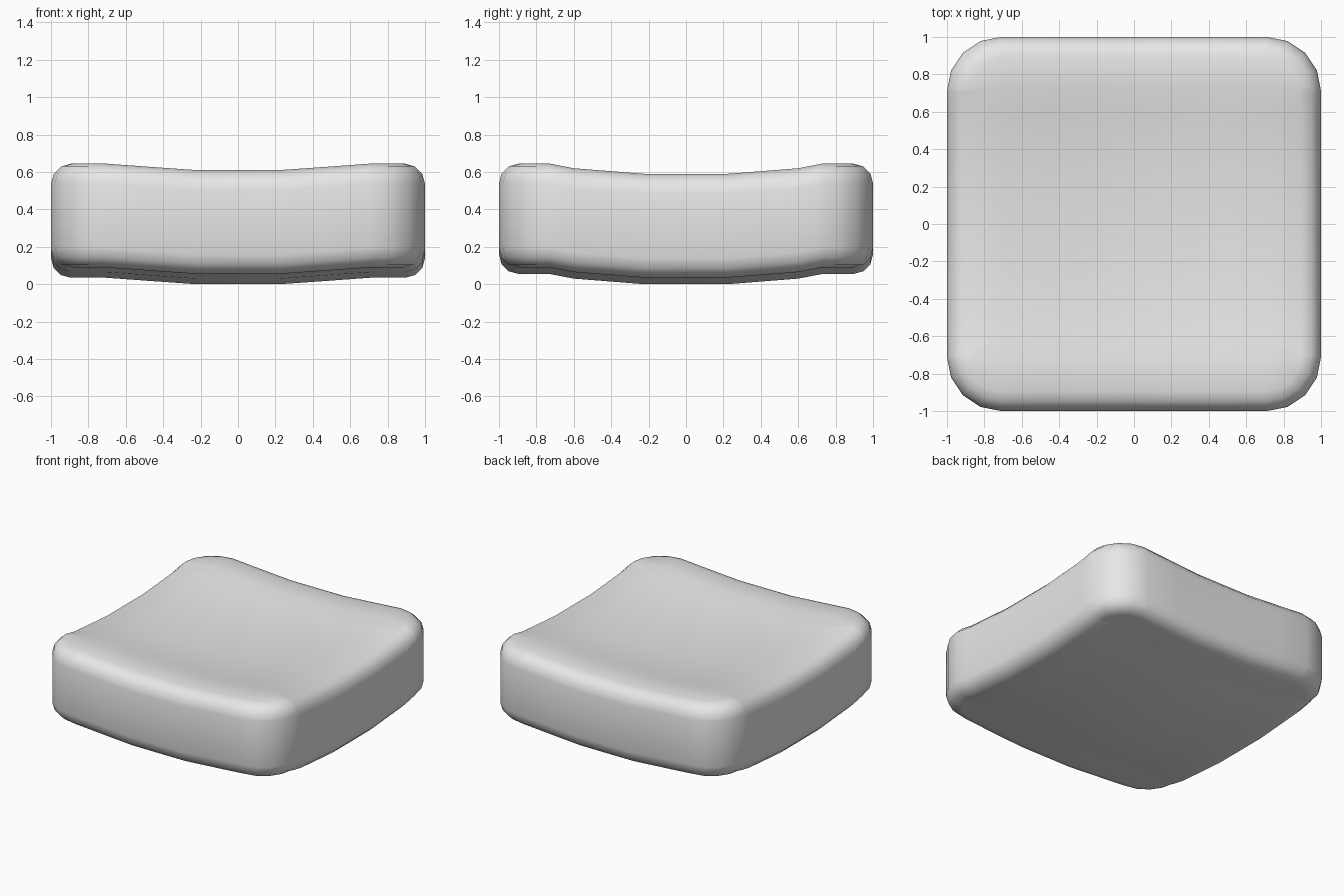
import bpy, bmesh, math

cube = bpy.data.objects.get("Cube")
if cube:
    bpy.data.objects.remove(cube, do_unlink=True)

THICK, CORNER, RIM = 0.555, 0.29, 0.105
SAG_X = [(0.22, 0.0), (0.45, 0.016), (0.71, 0.035)]
SAG_Y = [(0.22, 0.0), (0.6, 0.03), (0.73, 0.055)]


def rise(t, table):
    """Height gained away from the middle, flat beyond both ends."""
    t = abs(t)
    if t <= table[0][0]:
        return table[0][1]
    for (a, ha), (b, hb) in zip(table, table[1:]):
        if t <= b:
            return ha + (hb - ha) * (t - a) / (b - a)
    return table[-1][1]


# Block with rounded corners and rounded rims
bm = bmesh.new()
bmesh.ops.create_cube(bm, size=2)
for v in bm.verts:
    v.co.z = THICK if v.co.z > 0 else 0
uprights = [e for e in bm.edges if abs(e.verts[0].co.z - e.verts[1].co.z) > 0.1]
bmesh.ops.bevel(bm, geom=uprights, offset=CORNER, segments=4, profile=0.5, affect='EDGES')
rims = [e for e in bm.edges if abs(e.verts[0].co.z - e.verts[1].co.z) < 0.01]
bmesh.ops.bevel(bm, geom=rims, offset=RIM, segments=3, profile=0.5, affect='EDGES')

# Cross loops, then the dished shape
for axis, table in ((0, SAG_X), (1, SAG_Y)):
    for place, _ in table:
        for side in (-1, 1):
            co, no = [0, 0, 0], [0, 0, 0]
            co[axis], no[axis] = side * place, 1
            geom = bm.verts[:] + bm.edges[:] + bm.faces[:]
            bmesh.ops.bisect_plane(bm, geom=geom, plane_co=co, plane_no=no, dist=0.0001)
for v in bm.verts:
    v.co.z += rise(v.co.x, SAG_X) + rise(v.co.y, SAG_Y)
bmesh.ops.recalc_face_normals(bm, faces=bm.faces[:])

mesh = bpy.data.meshes.new("seat_cushion")
bm.to_mesh(mesh)
bm.free()
cushion = bpy.data.objects.new("seat_cushion", mesh)
bpy.context.collection.objects.link(cushion)

# Plain grey fabric
grey = bpy.data.materials.new("light_grey")
grey.use_nodes = True
grey.diffuse_color = (0.8, 0.8, 0.8, 1)
grey.node_tree.nodes["Principled BSDF"].inputs["Base Color"].default_value = (0.8, 0.8, 0.8, 1)
mesh.materials.append(grey)

bpy.context.view_layer.objects.active = cushion
cushion.select_set(True)
bpy.ops.object.shade_smooth_by_angle(angle=math.radians(50))
